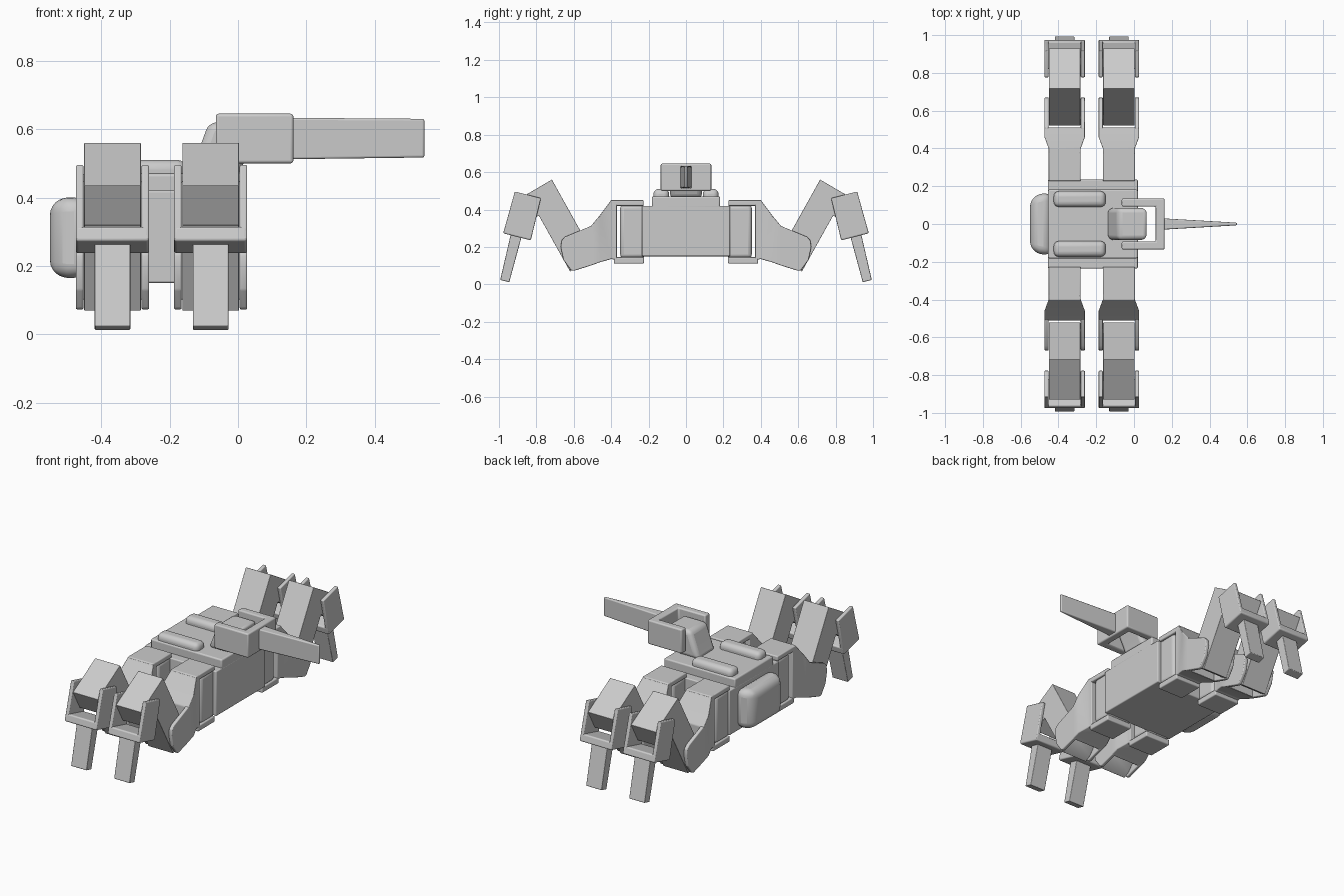
import bpy, bmesh
from mathutils import Matrix, Vector

if "Cube" in bpy.data.objects:
    bpy.data.objects.remove(bpy.data.objects["Cube"])

grey = bpy.data.materials.new("plain grey")
grey.use_nodes = True
GREY = (0.6, 0.6, 0.6, 1)
grey.diffuse_color = GREY
grey.node_tree.nodes["Principled BSDF"].inputs["Base Color"].default_value = GREY


def finish(name, bm, bevel=0.0, segments=3):
    bmesh.ops.recalc_face_normals(bm, faces=bm.faces)
    mesh = bpy.data.meshes.new(name)
    bm.to_mesh(mesh)
    bm.free()
    mesh.materials.append(grey)
    ob = bpy.data.objects.new(name, mesh)
    bpy.context.collection.objects.link(ob)
    if bevel:
        mod = ob.modifiers.new("soft edges", 'BEVEL')
        mod.width, mod.segments = bevel, segments
        mod.limit_method, mod.angle_limit = 'ANGLE', 0.4
    bpy.ops.object.select_all(action='DESELECT')
    ob.select_set(True)
    bpy.context.view_layer.objects.active = ob
    bpy.ops.object.shade_smooth_by_angle(angle=0.6)
    return ob


def loft(name, sections, bevel=0.0, segments=3):
    """Skin a list of closed rings and cap both ends."""
    bm = bmesh.new()
    rings = [[bm.verts.new(p) for p in ring] for ring in sections]
    n = len(rings[0])
    for a, b in zip(rings, rings[1:]):
        for i in range(n):
            j = (i + 1) % n
            bm.faces.new((a[i], a[j], b[j], b[i]))
    bm.faces.new(rings[0])
    bm.faces.new(rings[-1])
    return finish(name, bm, bevel, segments)


def box(name, x, y, z, bevel=0.0, segments=3):
    rings = [[(i, y[0], z[0]), (i, y[1], z[0]), (i, y[1], z[1]), (i, y[0], z[1])] for i in x]
    return loft(name, rings, bevel, segments)


def side_prism(name, profile, x0, x1, bevel=0.0):
    """Extrude a (y, z) profile along x."""
    return loft(name, [[(x, y, z) for y, z in profile] for x in (x0, x1)], bevel)


def rect_x(x, hy, z0, z1, cy=0):
    return [(x, cy - hy, z0), (x, cy + hy, z0), (x, cy + hy, z1), (x, cy - hy, z1)]


def rect_y(y, z0, z1, hx):
    return [(-hx, y, z0), (hx, y, z0), (hx, y, z1), (-hx, y, z1)]


# Body
box("body", (-.455, .02), (-.235, .235), (.15, .42), .006)
box("top_plate", (-.455, .02), (-.182, .182), (.41, .47), .008)
for s, side in ((1, "left"), (-1, "right")):
    box("top_ridge_" + side, (-.425, -.15), (s * .132 - .042, s * .132 + .042),
        (.44, .51), .028, 4)
loft("rear_pod", [rect_x(-.44, .168, .165, .40), rect_x(-.50, .158, .165, .40),
                  rect_x(-.55, .135, .175, .39)], .04, 5)

# Turret: leaning neck, fork and blade
neck = [[(-.145, -.085, .46), (.0, -.085, .46), (.0, .085, .46), (-.145, .085, .46)],
        [(-.125, -.085, .51), (.02, -.085, .51), (.02, .085, .51), (-.125, .085, .51)],
        [(-.085, -.085, .62), (.075, -.085, .62), (.075, .085, .62), (-.085, .085, .62)]]
loft("turret_neck", neck, .025, 4)
fork = [(-.065, .135), (.162, .135), (.162, -.135), (-.065, -.135),
        (-.065, -.092), (.115, -.092), (.115, .092), (-.065, .092)]
loft("turret_fork", [[(x, y, z) for x, y in fork] for z in (.50, .645)], .008)
loft("turret_blade", [rect_x(.15, .03, .512, .633), rect_x(.545, .007, .517, .63)], .006)

# Leg parts, built at x = 0 reaching along +y
H_IN, H_OUT = .085, .107
cheek = [(.50, .315), (.645, .255), (.665, .235), (.67, .20), (.655, .13),
         (.615, .075), (.60, .072), (.50, .103)]
thigh = [(.717, .56), (.93, .435), (.865, .318), (.787, .368), (.62, .069),
         (.583, .09), (.535, .15), (.522, .21)]
# Tilted frame for the knee bracket and foot: origin at the bracket's lower inner edge
TILT = Matrix.Rotation(.25, 4, 'X')


def tilted(points):
    base = Vector((0, .83, .235))
    out = []
    for a, b in points:
        p = TILT @ Vector((0, a, b)) + base
        out.append((p.y, p.z))
    return out


def build_leg():
    parts = [
        box("hip_post", (-.08, .08), (.22, .352), (.14, .425), .02),
        box("hip_upper_plate", (-H_IN, H_IN), (.227, .405), (.42, .45), .006),
        box("hip_lower_plate", (-H_IN, H_IN), (.225, .385), (.11, .145), .006),
        loft("hip_link", [rect_y(.37, .13, .45, H_IN), rect_y(.40, .135, .45, H_IN),
                          rect_y(.46, .118, .37, H_OUT), rect_y(.51, .10, .31, H_OUT)], .005),
        side_prism("thigh", thigh, -.083, .083, .002),
    ]
    bracket = tilted([(0, 0), (.152, 0), (.152, .045), (0, .045)])
    parts.append(side_prism("knee_bracket_base", bracket, -H_OUT, H_OUT, .008))
    foot = tilted([(.052, .02), (.112, .02), (.106, -.245), (.056, -.245)])
    parts.append(side_prism("foot", foot, -.052, .052, .004))
    wing = tilted([(0, .005), (.152, .005), (.147, .232), (.003, .232)])
    for s, side in ((1, "left"), (-1, "right")):
        a, b = sorted((s * H_IN, s * H_OUT))
        parts.append(side_prism("hip_cheek_" + side, cheek, a, b, .005))
        parts.append(side_prism("knee_cheek_" + side, wing, a, b, .005))
    return parts


# Four legs: two along x, mirrored front to back
for end, flip in (("back", 1), ("front", -1)):
    for place, cx in (("outer", -.367), ("inner", -.08)):
        for ob in build_leg():
            me = ob.data
            me.transform(Matrix.Translation((cx, 0, 0)) @ Matrix.Diagonal((1, flip, 1, 1)))
            if flip < 0:
                me.flip_normals()
            ob.name = f"{end}_{place}_{ob.name.split('.')[0]}"
